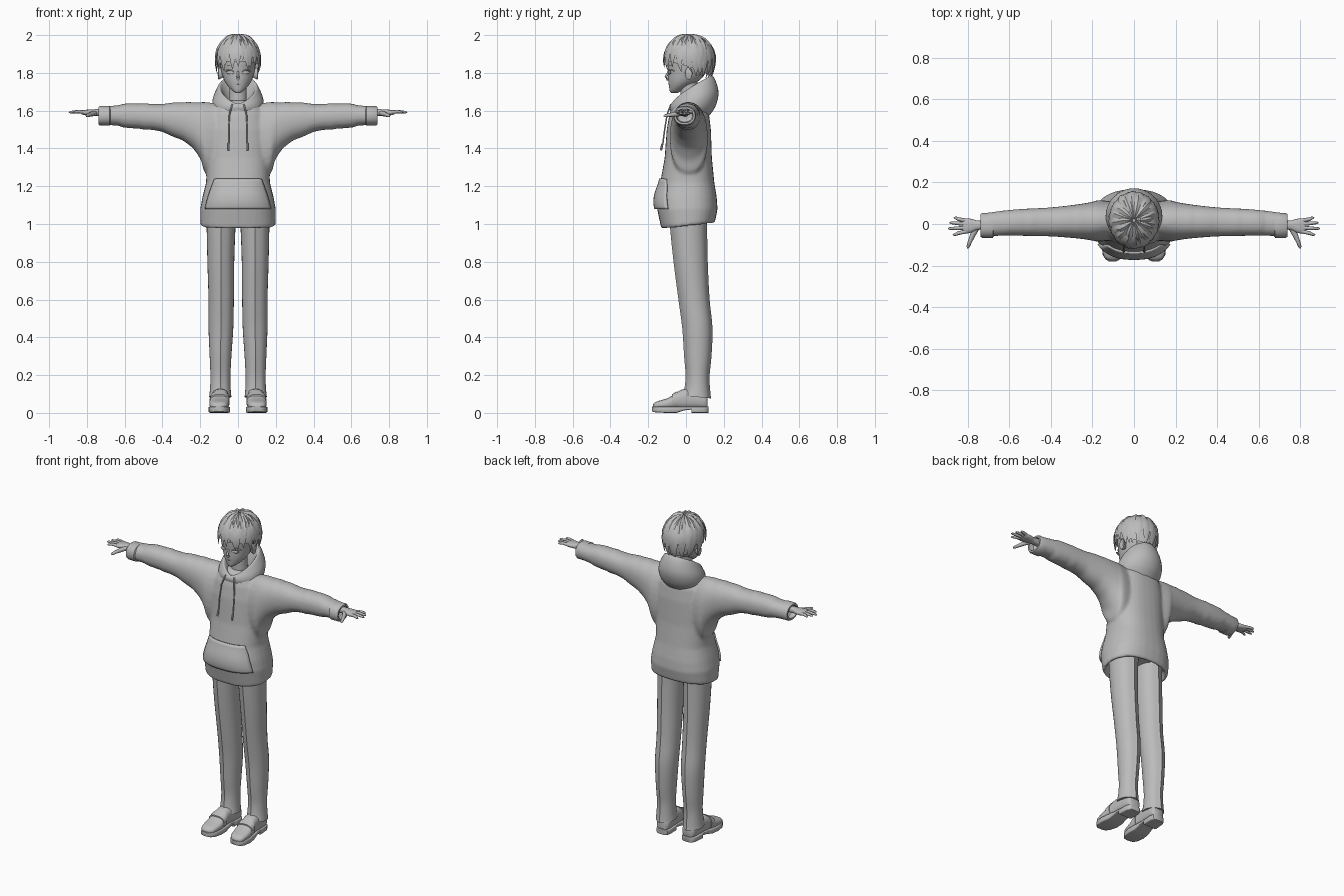
import bpy, bmesh, math, random
from mathutils import Vector as V

if "Cube" in bpy.data.objects:
    bpy.data.objects.remove(bpy.data.objects["Cube"])
random.seed(4)

grey = bpy.data.materials.new("plain grey")
grey.use_nodes = True
grey.diffuse_color = (0.5, 0.5, 0.5, 1)
grey.node_tree.nodes["Principled BSDF"].inputs["Base Color"].default_value = (0.5, 0.5, 0.5, 1)


def oval(c, u, v, n=24, p=2.0):
    """Superellipse ring round c with half axes u and v."""
    c, u, v = V(c), V(u), V(v)
    pts = []
    for i in range(n):
        a = 2 * math.pi * i / n
        ca, sa = math.cos(a), math.sin(a)
        pts.append(c + u * math.copysign(abs(ca) ** (2 / p), ca) + v * math.copysign(abs(sa) ** (2 / p), sa))
    return pts


def smooth_rows(rows, steps=4):
    """Catmull-Rom resampling of profile rows."""
    out = []
    for i in range(len(rows) - 1):
        a, b, c, d = rows[max(i - 1, 0)], rows[i], rows[i + 1], rows[min(i + 2, len(rows) - 1)]
        for s in range(steps):
            t = s / steps
            out.append([0.5 * (2 * q + (r - p) * t + (2 * p - 5 * q + 4 * r - w) * t * t
                               + (3 * q - p - 3 * r + w) * t ** 3) for p, q, r, w in zip(a, b, c, d)])
    return out + [list(rows[-1])]


def add_loft(bm, rings, cap=True):
    vs = [[bm.verts.new(p) for p in r] for r in rings]
    n = len(rings[0])
    for a, b in zip(vs, vs[1:]):
        for i in range(n):
            bm.faces.new((a[i], a[(i + 1) % n], b[(i + 1) % n], b[i]))
    if cap:
        bm.faces.new(vs[0][::-1])
        bm.faces.new(vs[-1])


def finish(name, bm, mirror=False, angle=40):
    bmesh.ops.recalc_face_normals(bm, faces=bm.faces[:])
    me = bpy.data.meshes.new(name)
    bm.to_mesh(me)
    bm.free()
    me.materials.append(grey)
    ob = bpy.data.objects.new(name, me)
    bpy.context.collection.objects.link(ob)
    for o in bpy.context.selected_objects:
        o.select_set(False)
    ob.select_set(True)
    bpy.context.view_layer.objects.active = ob
    bpy.ops.object.shade_smooth_by_angle(angle=math.radians(angle))
    if mirror:
        m = ob.modifiers.new("Mirror", "MIRROR")
        m.use_mirror_merge = False
    return ob


def loft(name, rings, mirror=False, cap=True, angle=40):
    bm = bmesh.new()
    add_loft(bm, rings, cap)
    return finish(name, bm, mirror, angle)


def tube_rings(path, radii, n=8):
    path = [V(p) for p in path]
    rings = []
    for i, p in enumerate(path):
        d = path[min(i + 1, len(path) - 1)] - path[max(i - 1, 0)]
        q = d.to_track_quat("Z", "Y")
        rings.append(oval(p, q @ V((radii[i], 0, 0)), q @ V((0, radii[i], 0)), n))
    return rings


def level(z, w, yf, yb, x=0, n=32, p=2.0):
    """Horizontal ring given by half width, front and back."""
    return oval((x, (yf + yb) / 2, z), (w, 0, 0), (0, (yb - yf) / 2, 0), n, p)


# Hoodie: torso and both sleeves fused into one soft surface
torso = [(0.985, .185, -.12, .14), (0.995, .199, -.132, .154), (1.08, .2, -.153, .167), (1.14, .189, -.153, .163),
         (1.22, .169, -.136, .15), (1.35, .166, -.113, .137), (1.5, .165, -.102, .132), (1.58, .15, -.088, .122),
         (1.63, .12, -.07, .10), (1.655, .07, -.04, .07)]
arm = [(.05, 1.25, 1.63, -.07, .10), (.165, 1.26, 1.645, -.085, .115), (.2, 1.345, 1.645, -.08, .107),
       (.27, 1.43, 1.643, -.07, .095), (.4, 1.484, 1.638, -.06, .08), (.55, 1.508, 1.637, -.057, .072),
       (.65, 1.518, 1.63, -.057, .062), (.735, 1.523, 1.622, -.064, .05)]
bm = bmesh.new()
rings = [level(*r, p=2.4) for r in [(1.03, .165, -.105, .125)] + torso]
for r in rings[:3]:
    for p in r:
        p.z += 0.11 * p.y
add_loft(bm, rings)
sleeve = smooth_rows(arm, 5)
for row in sleeve[14:-3]:
    k = random.uniform(-.005, .005)
    row[1] += k
    row[2] -= k * 0.8
sleeve.append([.70, 1.54, 1.605, -.045, .03])
for s in (1, -1):
    add_loft(bm, [oval((s * x, (a + b) / 2, (lo + hi) / 2), (0, (b - a) / 2, 0), (0, 0, (hi - lo) / 2), 28, 2.2)
                  for x, lo, hi, a, b in sleeve])
hoodie = finish("hoodie", bm)
rm = hoodie.modifiers.new("Fuse", "REMESH")
rm.mode, rm.voxel_size, rm.use_smooth_shade = "VOXEL", 0.009, True
sm = hoodie.modifiers.new("Soften", "SMOOTH")
sm.factor, sm.iterations = 0.5, 4

# Cuff seams
loft("cuff_bands", [oval((x, -.007, 1.573), (0, .057 + e, 0), (0, 0, .049 + e), 28, 2.2)
                    for x, e in ((.675, -.004), (.68, .003), (.73, .003), (.738, -.002), (.738, -.012), (.71, -.016))],
     mirror=True, cap=False)

# Front pocket follows the belly of the torso
bm = bmesh.new()
grid = []
belly = smooth_rows(torso, 6)
for row in [r for r in belly if 1.075 <= r[0] <= 1.25]:
    z, w, yf, yb = row
    f = (z - 1.075) / 0.175
    half = .172 - .055 * f ** 1.3
    line = []
    for i in range(25):
        x = half * (i / 12 - 1)
        bulge = .004 + .008 * math.sin(math.pi * min(1, f + .15)) * (1 - (x / half) ** 4)
        y = (yf + yb) / 2 - (yb - yf) / 2 * (1 - (abs(x) / w) ** 2.4) ** (1 / 2.4) - bulge
        line.append(bm.verts.new((x, y, z)))
    grid.append(line)
for a, b in zip(grid, grid[1:]):
    for i in range(24):
        bm.faces.new((a[i], a[i + 1], b[i + 1], b[i]))
pocket = finish("front_pocket", bm)
so = pocket.modifiers.new("Thickness", "SOLIDIFY")
so.thickness, so.offset = 0.012, 0

# Hood lying open on the shoulders: outer base, bulge, rim, then lining down to the neck
hood_rows = [(.12, -.085, .125, 1.60, 1.575), (.135, -.088, .155, 1.615, 1.62), (.134, -.086, .172, 1.625, 1.685),
             (.118, -.08, .162, 1.632, 1.745), (.1, -.073, .14, 1.637, 1.785), (.088, -.06, .122, 1.63, 1.77),
             (.068, -.045, .09, 1.615, 1.70), (.055, -.04, .07, 1.59, 1.62)]
hood = []
for w, yf, yb, zf, zb in smooth_rows(hood_rows, 3):
    ring = level(0, w, yf, yb, n=40)
    for p in ring:
        k = min(1, max(0, (p.y - yf) / (yb - yf)))
        p.z = zf + (zb - zf) * k ** 0.7
    hood.append(ring)
loft("hood", hood, cap=False, angle=60)

# Drawstrings
loft("drawstrings", tube_rings([(.03, -.08, 1.635), (.045, -.1, 1.58), (.05, -.113, 1.5), (.05, -.122, 1.43),
                                (.05, -.126, 1.42), (.05, -.133, 1.39)], [.004, .004, .004, .004, .006, .006]), True)

# Trousers with pressed creases front and back
leg = [(1.05, .008, .165, -.085, .115), (.99, .013, .166, -.085, .112), (.8, .02, .162, -.066, .115),
       (.6, .022, .156, -.04, .125), (.45, .025, .156, -.02, .14), (.3, .035, .15, -.01, .135),
       (.2, .04, .146, -.002, .125), (.13, .039, .148, -.008, .127), (.085, .035, .153, -.02, .133)]
rings = []
for z, xi, xo, yf, yb in smooth_rows(leg, 4):
    ring = level(z, (xo - xi) / 2, yf + .006, yb - .006, (xi + xo) / 2, 28)
    ring[7].y += .006
    ring[21].y -= .006
    if z < .11:
        for p in ring:
            p.z -= .1 * (p.y - .05)
    rings.append(ring)
loft("trouser_legs", rings, True, angle=22)


# Shoes: upper, instep strap and heeled sole
def shoe_ring(y, w, top, bottom=.02, p=2.6):
    return oval((.094 - .05 * y, y, (top + bottom) / 2), (w, 0, 0), (0, 0, (top - bottom) / 2), 24, p)


upper = [(.115, .028, .085), (.1, .042, .105), (.04, .046, .125), (-.02, .046, .124), (-.06, .05, .1),
         (-.1, .053, .077), (-.15, .045, .062), (-.168, .032, .052), (-.176, .015, .042)]
loft("shoe_uppers", [shoe_ring(*r) for r in smooth_rows(upper, 3)], True)
loft("shoe_straps", [shoe_ring(*r) for r in ((-.045, .049, .108), (-.045, .052, .115), (-.075, .054, .098),
                                             (-.075, .05, .088))], True)
sole = [(.119, .025, 0), (.113, .037, 0), (.095, .045, 0), (.03, .047, 0), (.028, .046, .018), (-.01, .047, .013),
        (-.05, .052, 0), (-.1, .057, 0), (-.15, .049, .002), (-.17, .035, .004), (-.18, .018, .008)]
loft("shoe_soles", [shoe_ring(y, w, .034, b, 8) for y, w, b in sole], True)

# Hands: palm, fingers and thumb
bm = bmesh.new()
palm = [(.69, -.005, .022, .021), (.75, -.006, .022, .018), (.78, -.008, .032, .016), (.81, -.01, .037, .014),
        (.828, -.01, .034, .009)]
add_loft(bm, [oval((x, y, 1.59), (0, w, 0), (0, 0, h), 16, 2.4) for x, y, w, h in smooth_rows(palm, 3)])
fingers = [(-.036, .873, -.052), (-.018, .896, -.022), (0, .888, .006), (.017, .868, .03)]
for y0, x1, y1 in fingers:
    add_loft(bm, tube_rings([(.81, y0, 1.592), (.845, (y0 + y1) / 2, 1.595), (x1 - .008, y1, 1.592), (x1, y1, 1.59)],
                            [.0095, .009, .0065, .002]))
add_loft(bm, tube_rings([(.755, -.015, 1.587), (.775, -.05, 1.582), (.79, -.085, 1.577), (.799, -.11, 1.573),
                         (.801, -.118, 1.572)], [.014, .013, .01, .008, .002]))
finish("hands", bm, True, 60)

# Neck and head
loft("neck", [level(z, w, -.03, .06, n=20) for z, w in ((1.56, .055), (1.64, .046), (1.77, .046))])
head = [(1.694, .012, -.08, -.045), (1.704, .028, -.086, -.025), (1.73, .054, -.09, .02), (1.76, .073, -.094, .07),
        (1.80, .086, -.095, .105), (1.85, .095, -.1, .125), (1.9, .099, -.095, .13), (1.95, .08, -.07, .11),
        (1.975, .04, -.03, .06)]
loft("head", [level(*r) for r in smooth_rows(head, 3)], angle=60)
loft("nose", tube_rings([(0, -.088, 1.82), (0, -.098, 1.795), (0, -.108, 1.777), (0, -.1, 1.768), (0, -.085, 1.764)],
                        [.004, .006, .007, .009, .004]), angle=60)
loft("mouth", tube_rings([(-.02, -.086, 1.739), (0, -.0915, 1.738), (.02, -.086, 1.739)], [.001, .0025, .001], 6))
for name, dz, r in (("eyelashes", 0, .0045), ("eyebrows", .026, .003)):
    loft(name, tube_rings([(.018, -.094, 1.808 + dz), (.04, -.086, 1.814 + dz), (.055, -.075, 1.814 + dz),
                           (.07, -.058, 1.808 + dz)], [.001, r, r, .001], 6), True)
eye = [(.022, .002), (.03, .008), (.042, .01), (.054, .008), (.062, .002)]
loft("eyes", [oval((x, -.093 + 6 * (x - .018) ** 2, 1.802), (0, .004, 0), (0, 0, h), 10) for x, h in eye], True)
loft("ears", [oval((x, .012 + .1 * (x - .08), 1.797), (0, r * .6, 0), (0, 0, r), 14)
              for x, r in ((.075, .02), (.095, .03), (.103, .033), (.106, .028))], True)


# Hair: a close cap covered by tapered locks running out from the crown
def scalp(theta, phi, k=1.0):
    s = math.sin(phi) if phi < math.pi / 2 else 0.5 + 0.5 * math.sin(phi)
    return V((.116 * k * s * math.sin(theta), .017 - .132 * k * s * math.cos(theta), 1.865 + .128 * k * math.cos(phi)))


def hair_end(theta):
    return math.radians(123 - 20 * math.cos(theta) + 3 * math.cos(2 * theta))


turn = [2 * math.pi * i / 36 for i in range(36)]
loft("hair_cap", [[scalp(a, .05 + (hair_end(a) - .3) * j / 12, .97) for a in turn] for j in range(13)], cap=False)
bm = bmesh.new()
for count, width, reach, lift in ((22, .027, 1.0, 0), (17, .025, .82, .005), (11, .022, .55, .009)):
    for i in range(count):
        theta = 2 * math.pi * (i + random.uniform(-.25, .25)) / count
        end = hair_end(theta) * reach + random.uniform(-.12, .12)
        sweep = random.uniform(-.22, .22)
        rings = []
        for j in range(11):
            t = j / 10
            a, phi = theta + sweep * t * t, .08 + (end - .08) * t
            p = scalp(a, phi)
            out = (p - V((0, .017, 1.865))).normalized()
            side = V((math.cos(a), math.sin(a), 0))
            w = width * min(1, math.sin(phi) + .12) * (1 - t ** 3) + .0008
            p += out * (lift * math.sin(math.pi * min(1, t + .15)) + .004 * t)
            rings.append([p - side * w, p + out * .008 * (1 - t ** 3), p + side * w, p - out * .008 * (1 - t ** 3)])
        add_loft(bm, rings)
finish("hair_locks", bm, angle=35)
